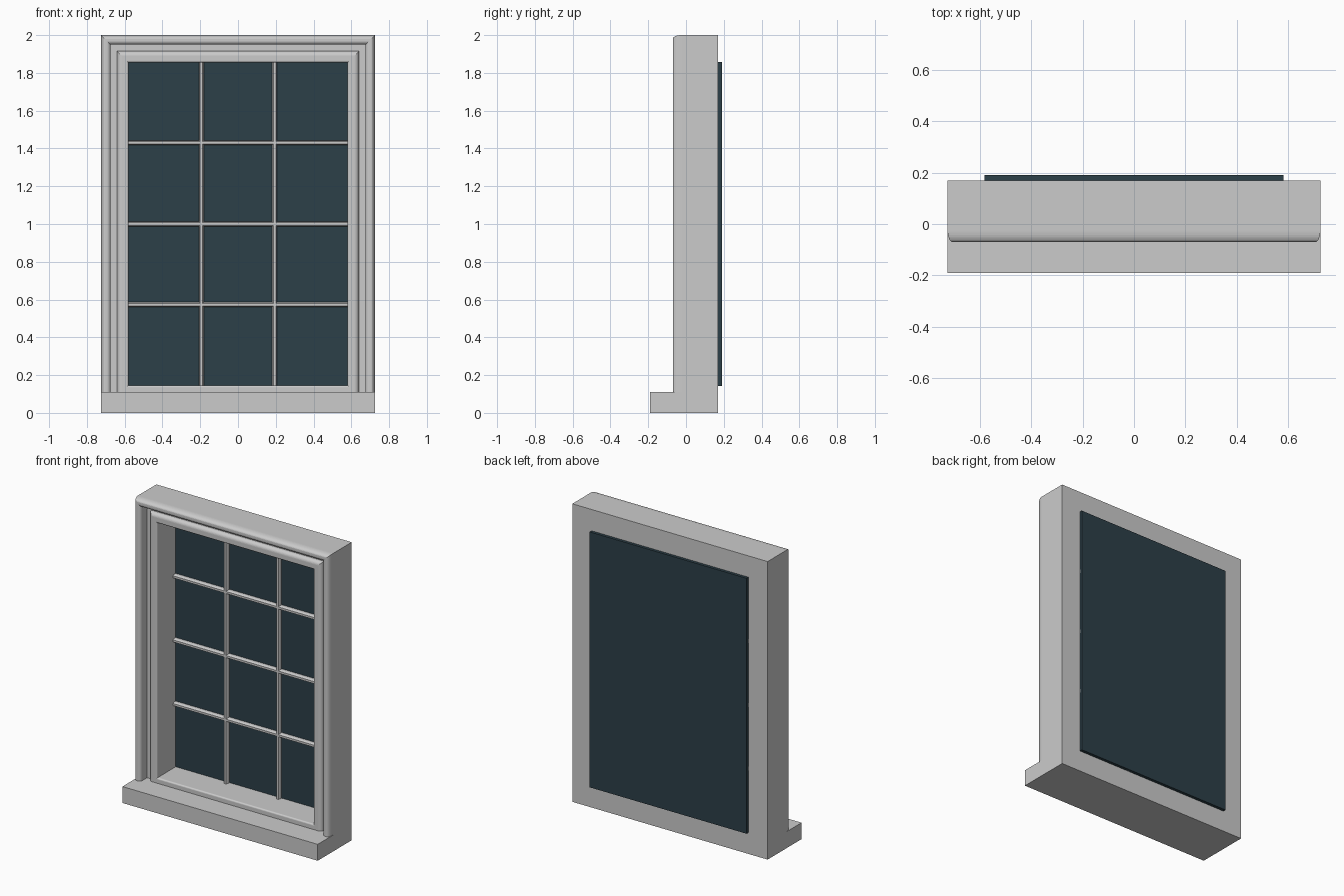
import bpy, bmesh, math

if "Cube" in bpy.data.objects:
    bpy.data.objects.remove(bpy.data.objects["Cube"])

W, H = 0.725, 2.0          # half width and height of the frame
BACK = 0.17                # rear plane of the frame


def arc(cx, cy, rx, ry, a0, a1, n=8):
    return [(cx + rx * math.cos(math.radians(a0 + (a1 - a0) * i / n)),
             cy + ry * math.sin(math.radians(a0 + (a1 - a0) * i / n)))
            for i in range(n + 1)]


def finish(name, bm, mat=None):
    bmesh.ops.recalc_face_normals(bm, faces=bm.faces)
    me = bpy.data.meshes.new(name)
    bm.to_mesh(me)
    bm.free()
    ob = bpy.data.objects.new(name, me)
    bpy.context.collection.objects.link(ob)
    if mat:
        me.materials.append(mat)
    return ob


def sweep(name, profile, corners, closed):
    """Mitred sweep: profile is (inward distance, y); corners give point and inward direction."""
    bm = bmesh.new()
    rings = [[bm.verts.new((x + ix * d, y, z + iz * d)) for d, y in profile]
             for x, z, ix, iz in corners]
    n = len(profile)
    pairs = list(zip(rings, rings[1:]))
    if closed:
        pairs.append((rings[-1], rings[0]))
    else:
        bm.faces.new(rings[0])
        bm.faces.new(rings[-1])
    for a, b in pairs:
        for i in range(n):
            j = (i + 1) % n
            bm.faces.new((a[i], a[j], b[j], b[i]))
    return finish(name, bm)


def box(name, x0, x1, y0, y1, z0, z1, mat=None):
    bm = bmesh.new()
    bmesh.ops.create_cube(bm, size=1)
    for v in bm.verts:
        v.co = ((x0 + x1) / 2 + v.co.x * (x1 - x0),
                (y0 + y1) / 2 + v.co.y * (y1 - y0),
                (z0 + z1) / 2 + v.co.z * (z1 - z0))
    return finish(name, bm, mat)


def bar(name, a, b, vertical, c):
    """Glazing bar with chamfered front, running from a to b, centred on c."""
    prof = [(-0.013, 0.175), (-0.013, 0.152), (-0.007, 0.14),
            (0.007, 0.14), (0.013, 0.152), (0.013, 0.175)]
    bm = bmesh.new()
    ends = [[bm.verts.new((c + p, y, t) if vertical else (t, y, c + p))
             for p, y in prof] for t in (a, b)]
    for e in ends:
        bm.faces.new(e)
    for i in range(6):
        j = (i + 1) % 6
        bm.faces.new((ends[0][i], ends[0][j], ends[1][j], ends[1][i]))
    return finish(name, bm)


# outer casing: left, top and right, with rounded front edges
casing = ([(0, BACK)] + arc(0.02, -0.025, 0.02, 0.045, 180, 270)
          + arc(0.03, -0.05, 0.02, 0.02, 270, 360) + [(0.05, 0), (0.05, BACK)])
sweep("outer_casing", casing,
      [(-W, 0, 1, 0), (-W, H, 1, -1), (W, H, -1, -1), (W, 0, -1, 0)], False)

# inner frame: raised moulding on all four sides around a deep reveal
inner = ([(0.05, BACK), (0.05, 0), (0.085, 0)]
         + arc(0.11, -0.005, 0.025, 0.025, 180, 270)
         + arc(0.135, -0.02, 0.01, 0.01, 270, 360) + [(0.145, BACK)])
sweep("inner_frame", inner,
      [(-W, 0, 1, 1), (-W, H, 1, -1), (W, H, -1, -1), (W, 0, -1, 1)], True)

# projecting sill
box("sill", -W, W, -0.19, BACK, 0, 0.11)

# glass pane
glass = bpy.data.materials.new("dark_glass")
glass.diffuse_color = (0.025, 0.05, 0.065, 1)
glass.use_nodes = True
glass.node_tree.nodes["Principled BSDF"].inputs["Base Color"].default_value = glass.diffuse_color
box("glass_pane", -0.582, 0.582, 0.168, 0.19, 0.143, 1.857, glass)

# glazing bars: three columns, four rows
for i, x in enumerate((-0.194, 0.194)):
    bar(f"vertical_bar_{i + 1}", 0.143, 1.857, True, x)
for i, z in enumerate((0.573, 1.0, 1.43)):
    bar(f"horizontal_bar_{i + 1}", -0.582, 0.582, False, z)
